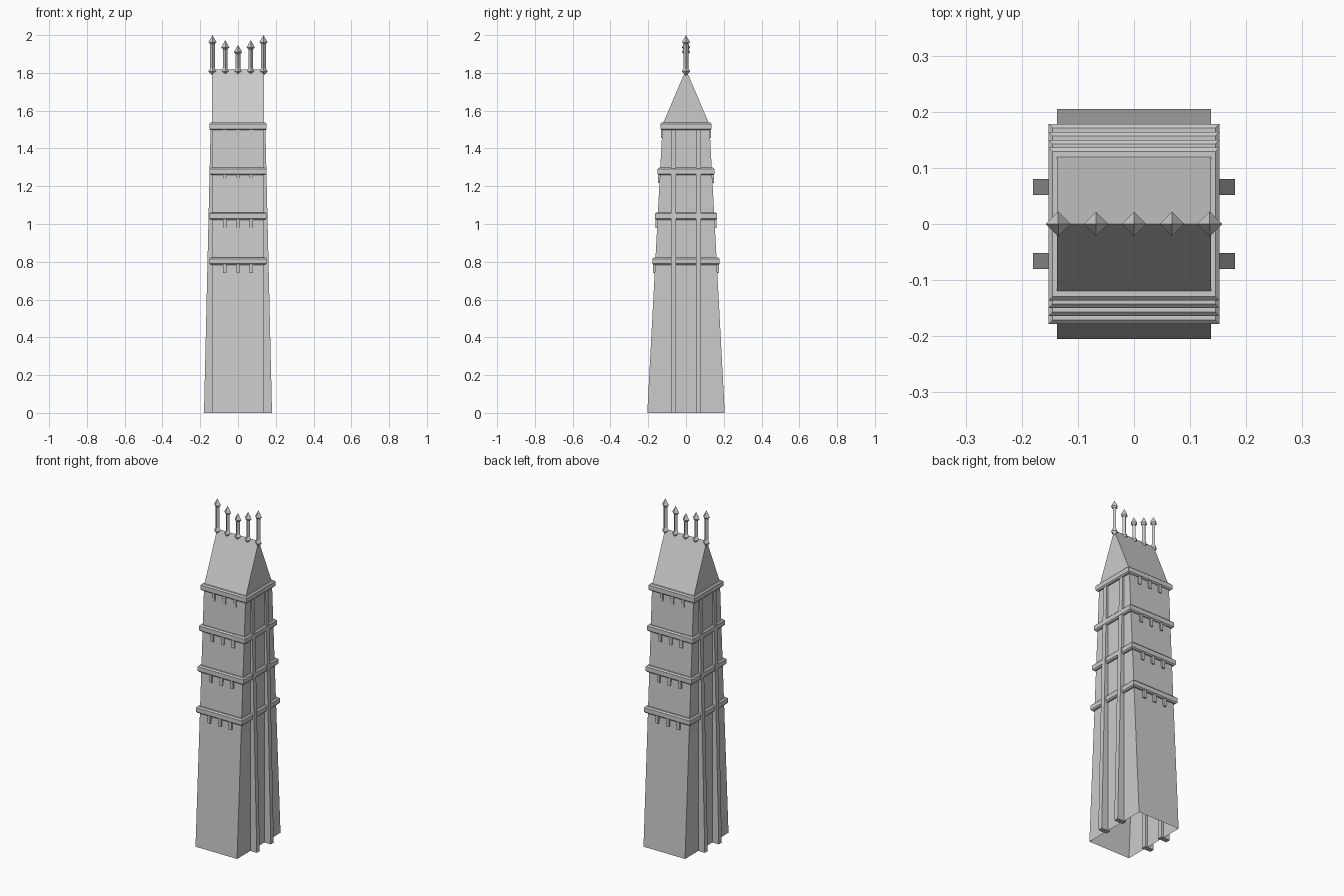
import bpy, bmesh, math

if "Cube" in bpy.data.objects:
    bpy.data.objects.remove(bpy.data.objects["Cube"])

W = 0.137            # half width of the tower
EAVE, RIDGE = 1.527, 1.818
BASE_Y, EAVE_Y = 0.205, 0.124


def wall_y(z):
    return BASE_Y + (EAVE_Y - BASE_Y) * z / EAVE


def finish(bm, name):
    bmesh.ops.recalc_face_normals(bm, faces=bm.faces)
    me = bpy.data.meshes.new(name)
    bm.to_mesh(me)
    bm.free()
    ob = bpy.data.objects.new(name, me)
    bpy.context.collection.objects.link(ob)
    return ob


def loft(rings, name, caps=True):
    """Skin a list of equal-sized rings of points."""
    bm = bmesh.new()
    rows = [[bm.verts.new(p) for p in r] for r in rings]
    n = len(rows[0])
    for a, b in zip(rows, rows[1:]):
        for i in range(n):
            j = (i + 1) % n
            bm.faces.new((a[i], a[j], b[j], b[i]))
    if caps:
        bm.faces.new(rows[0])
        bm.faces.new(rows[-1])
    bmesh.ops.remove_doubles(bm, verts=bm.verts, dist=1e-5)
    return finish(bm, name)


def rect(x0, x1, y0, y1, z):
    return [(x0, y0, z), (x1, y0, z), (x1, y1, z), (x0, y1, z)]


# Tapered tower with gabled roof, open underneath
bm = bmesh.new()
profile = [(-BASE_Y, 0), (-EAVE_Y, EAVE), (0, RIDGE), (EAVE_Y, EAVE), (BASE_Y, 0)]
left = [bm.verts.new((-W, y, z)) for y, z in profile]
right = [bm.verts.new((W, y, z)) for y, z in profile]
for i in range(4):
    bm.faces.new((left[i], left[i + 1], right[i + 1], right[i]))
bm.faces.new(left)
bm.faces.new(right)
# drop the bottom edges by splitting nothing: the floor is simply left out
finish(bm, "tower_body")

# Tapering pilasters on both sides
for sx in (-1, 1):
    for sy in (-1, 1):
        ya, yb = sy * 0.052, sy * 0.08
        loft([rect(sx * 0.122, sx * 0.18, ya, yb, 0),
              rect(sx * 0.122, sx * 0.145, ya, yb, 1.51)], "side_pilaster")

# Chamfered bands with three brackets on the front and back
for z, hy in ((0.803, 0.178), (1.042, 0.164), (1.279, 0.150), (1.517, 0.136)):
    hx, c, h = 0.152, 0.007, 0.020
    rings = []
    for inset, dz in ((c, -h), (0, -h + c), (0, h - c), (c, h)):
        x, y = hx - inset, hy - inset
        rings.append(rect(-x, x, -y, y, z + dz))
    loft(rings, "cornice_band")
    for s in (-1, 1):
        for x in (-0.07, 0, 0.07):
            top, low = z - 0.015, z - 0.062
            out = hy - 0.003
            loft([rect(x - 0.009, x + 0.009, s * (wall_y(low) - 0.01), s * out, low),
                  rect(x - 0.009, x + 0.009, s * (wall_y(top) - 0.01), s * out, top)],
                 "band_bracket")

# Four-sided ridge finials, tallest at the ends
for i in range(-2, 3):
    top = (1.948, 1.973, 2.0)[abs(i)]
    rings = []
    for r, z in ((0, 1.783), (0.022, 1.808), (0.012, 1.826),
                 (0.012, top - 0.048), (0.022, top - 0.038), (0, top)):
        rings.append([(i * 0.0675 + r * math.cos(k * math.pi / 2),
                       r * math.sin(k * math.pi / 2), z) for k in range(4)])
    bm_ready = [r for r in rings[1:-1]]
    ob = loft(bm_ready, "ridge_finial")
    # pull the end caps into points
    bm = bmesh.new()
    bm.from_mesh(ob.data)
    for tip in (1.783, top):
        cap = [f for f in bm.faces if abs(f.normal.z) > 0.99
               and (f.normal.z > 0) == (tip == top)]
        new = bmesh.ops.poke(bm, faces=cap)["verts"]
        for v in new:
            v.co.z = tip
    bm.to_mesh(ob.data)
    bm.free()
